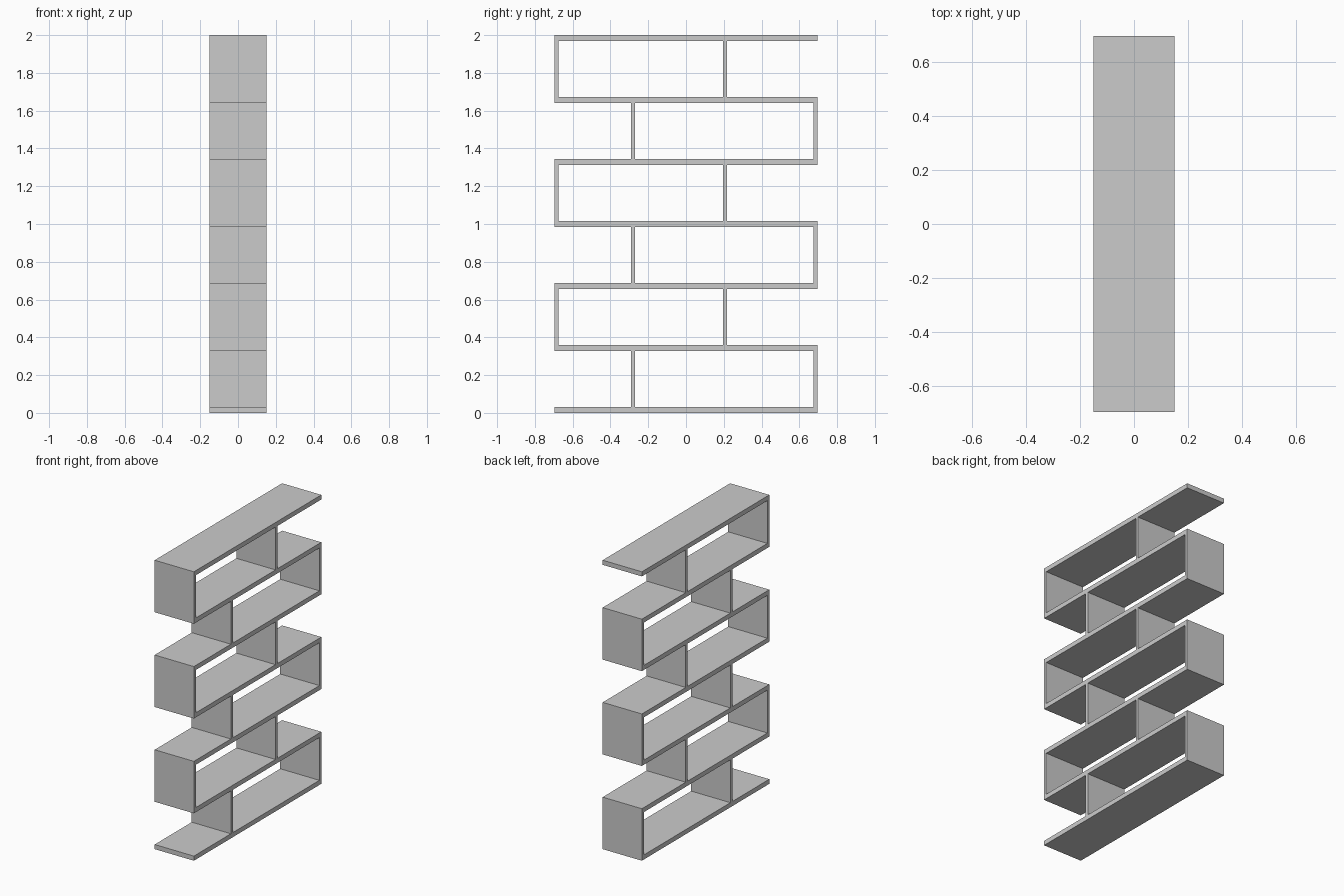
import bpy

if "Cube" in bpy.data.objects:
    bpy.data.objects.remove(bpy.data.objects["Cube"])

WIDTH = 0.30        # along x
HALF = 0.697        # half length along y
BOARD = 0.032       # shelf thickness
PANEL = 0.021       # upright thickness
PITCH = 0.328       # shelf spacing


def box(name, y0, y1, z0, z1):
    bpy.ops.mesh.primitive_cube_add(size=1, location=(0, (y0 + y1) / 2, (z0 + z1) / 2))
    ob = bpy.context.object
    ob.name = name
    ob.scale = (WIDTH, y1 - y0, z1 - z0)
    bpy.ops.object.transform_apply(location=False, rotation=False, scale=True)
    return ob


# Seven horizontal shelves
for i in range(7):
    box(f"shelf_{i + 1}", -HALF, HALF, i * PITCH, i * PITCH + BOARD)

# Six tiers: end panel and divider alternate sides
for i in range(6):
    z0, z1 = i * PITCH + BOARD, (i + 1) * PITCH
    if i % 2 == 0:
        end, divider = HALF - PANEL, -0.292
    else:
        end, divider = -HALF, 0.196
    box(f"end_panel_{i + 1}", end, end + PANEL, z0, z1)
    box(f"divider_{i + 1}", divider, divider + PANEL, z0, z1)
